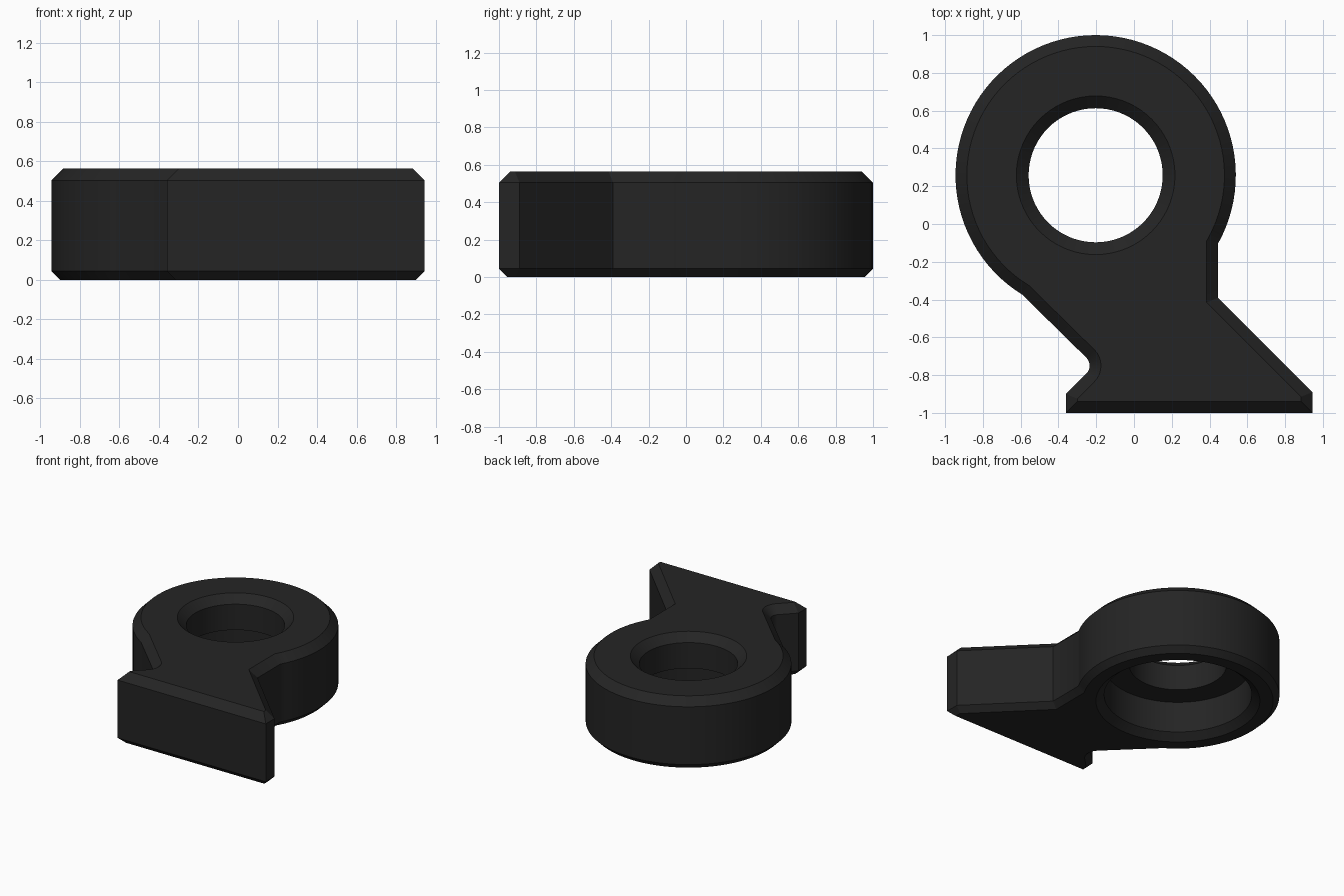
import bpy, bmesh, math

if "Cube" in bpy.data.objects:
    bpy.data.objects.remove(bpy.data.objects["Cube"])

CX, CY, R = -0.203, 0.258, 0.742      # ring centre and outer radius


def arc(cx, cy, r, a0, a1, n):
    return [(cx + r * math.cos(a0 + (a1 - a0) * i / n),
             cy + r * math.sin(a0 + (a1 - a0) * i / n)) for i in range(n + 1)]


def inset(pts, d):
    """Offset a counter-clockwise outline inwards with mitred corners."""
    out = []
    for i, p in enumerate(pts):
        normals = []
        for a, b in ((pts[i - 1], p), (p, pts[(i + 1) % len(pts)])):
            dx, dy = b[0] - a[0], b[1] - a[1]
            length = math.hypot(dx, dy)
            normals.append((-dy / length, dx / length))
        (ax, ay), (bx, by) = normals
        k = d / (1 + ax * bx + ay * by)
        out.append((p[0] + (ax + bx) * k, p[1] + (ay + by) * k))
    return out


def ring(bm, pts, z):
    return [bm.verts.new((x, y, z)) for x, y in pts]


def loft(bm, rings):
    for a, b in zip(rings, rings[1:]):
        n = len(a)
        for i in range(n):
            j = (i + 1) % n
            bm.faces.new((a[i], a[j], b[j], b[i]))


def cap(bm, *loops):
    """Fill the flat area between an outline and the hole inside it."""
    edges = [bm.edges.get((r[i - 1], r[i])) for r in loops for i in range(len(r))]
    bmesh.ops.triangle_fill(bm, use_beauty=True, use_dissolve=False, edges=edges)


# Outline: round eye, rounded notch, slanted foot
start = math.atan2(-math.sqrt(R**2 - (0.445 - CX)**2), 0.445 - CX)
end = math.atan2(-0.37 - CY, -0.59 - CX) + 2 * math.pi
outline = arc(CX, CY, R, start, end, 72)
outline += arc(-0.295, -0.75, 0.06, math.pi / 4, -math.pi / 4, 8)
outline += [(-0.36, -0.9), (-0.36, -1), (0.945, -1), (0.945, -0.89), (0.445, -0.39)]

bm = bmesh.new()

# Chamfered outer wall
outer = [ring(bm, inset(outline, d), z)
         for d, z in ((0.045, 0), (0, 0.045), (0, 0.505), (0.06, 0.565))]
loft(bm, outer)

# Stepped bore: chamfered small hole above, wide counterbore below
bore_profile = [(0.42, 0.565), (0.355, 0.505), (0.355, 0.30),
                (0.54, 0.30), (0.54, 0.05), (0.60, 0)]
bore = [ring(bm, arc(CX, CY, r, 0, 2 * math.pi, 72)[:-1], z) for r, z in bore_profile]
loft(bm, bore)

# Flat top and bottom
cap(bm, outer[-1], bore[0])
cap(bm, outer[0], bore[-1])
bmesh.ops.recalc_face_normals(bm, faces=bm.faces)

mesh = bpy.data.meshes.new("bracket_eye")
bm.to_mesh(mesh)
bm.free()
bracket = bpy.data.objects.new("bracket_eye", mesh)
bpy.context.collection.objects.link(bracket)

black = bpy.data.materials.new("matte_black")
black.diffuse_color = (0.018, 0.018, 0.018, 1)
black.use_nodes = True
black.node_tree.nodes["Principled BSDF"].inputs["Base Color"].default_value = black.diffuse_color
mesh.materials.append(black)

bpy.context.view_layer.objects.active = bracket
bracket.select_set(True)
bpy.ops.object.shade_smooth_by_angle(angle=math.radians(30))
